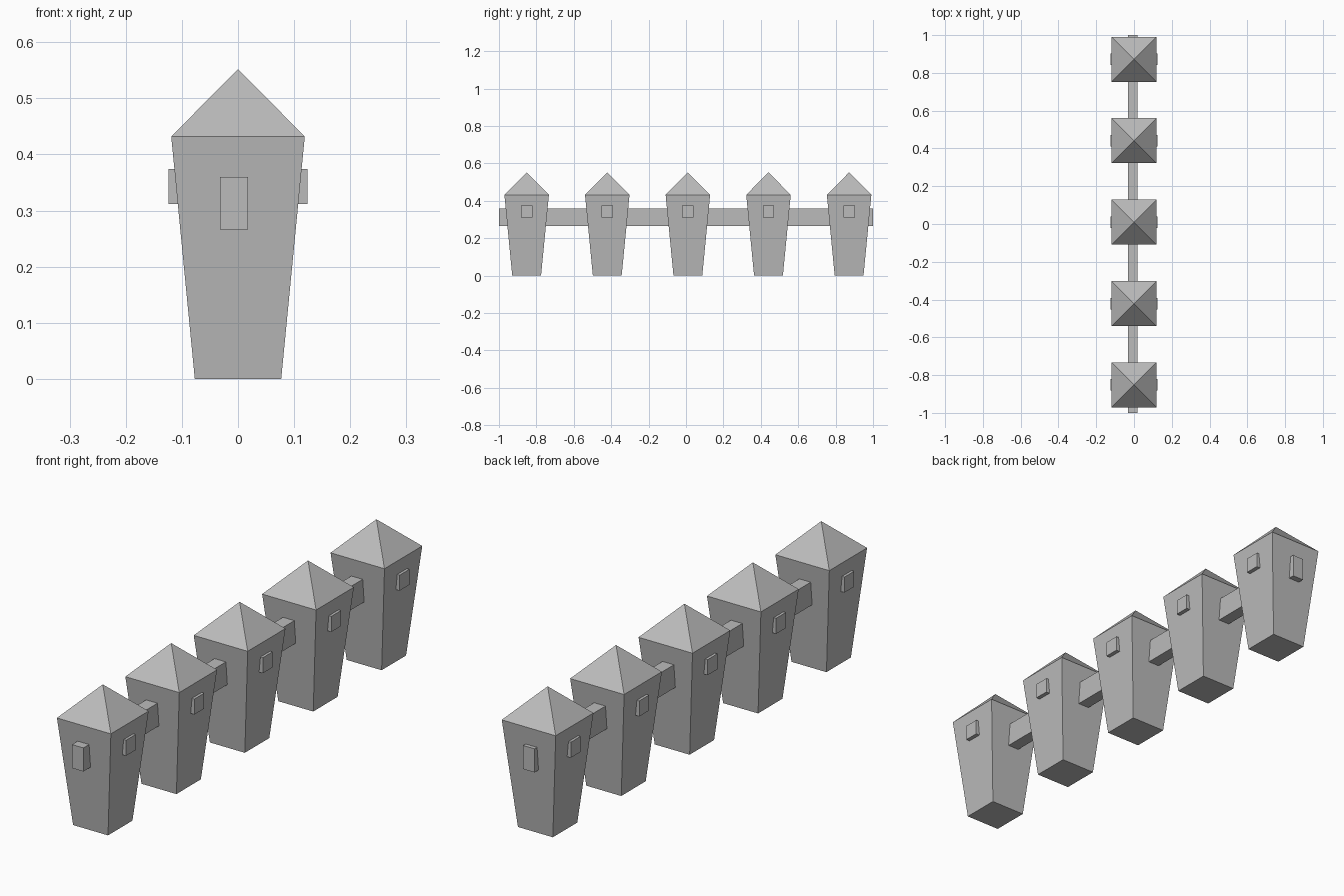
import bpy
import bmesh

default_cube = bpy.data.objects.get("Cube")
if default_cube:
    bpy.data.objects.remove(default_cube, do_unlink=True)

stone = bpy.data.materials.new("grey_stone")
stone.use_nodes = True
stone.diffuse_color = (0.5, 0.5, 0.5, 1)
stone.node_tree.nodes["Principled BSDF"].inputs["Base Color"].default_value = (0.5, 0.5, 0.5, 1)


def add_object(name, bm, location):
    bmesh.ops.recalc_face_normals(bm, faces=bm.faces)
    mesh = bpy.data.meshes.new(name)
    bm.to_mesh(mesh)
    bm.free()
    mesh.materials.append(stone)
    obj = bpy.data.objects.new(name, mesh)
    obj.location = location
    bpy.context.collection.objects.link(obj)


def box(name, size, location):
    bm = bmesh.new()
    bmesh.ops.create_cube(bm, size=1)
    bmesh.ops.scale(bm, vec=size, verts=bm.verts)
    add_object(name, bm, location)


def tower(name, location):
    # Walls flare from the base to the eaves, then close to the roof peak
    bm = bmesh.new()
    rings = []
    for half, z in ((0.077, 0), (0.119, 0.432)):
        corners = ((-half, -half), (half, -half), (half, half), (-half, half))
        rings.append([bm.verts.new((x, y, z)) for x, y in corners])
    peak = bm.verts.new((0, 0, 0.552))
    base, eaves = rings
    bm.faces.new(base)
    for i in range(4):
        j = (i + 1) % 4
        bm.faces.new((base[i], base[j], eaves[j], eaves[i]))
        bm.faces.new((eaves[i], eaves[j], peak))
    add_object(name, bm, location)


# Row of towers, each with a beam end showing on both sides
for n in range(5):
    y = 0.01 + 0.431 * (n - 2)
    tower(f"tower_{n + 1}", (0, y, 0))
    box(f"cross_beam_{n + 1}", (0.248, 0.061, 0.062), (0, y, 0.343))

# Long rail joining the towers
box("long_rail", (0.05, 2, 0.094), (-0.007, 0, 0.313))
